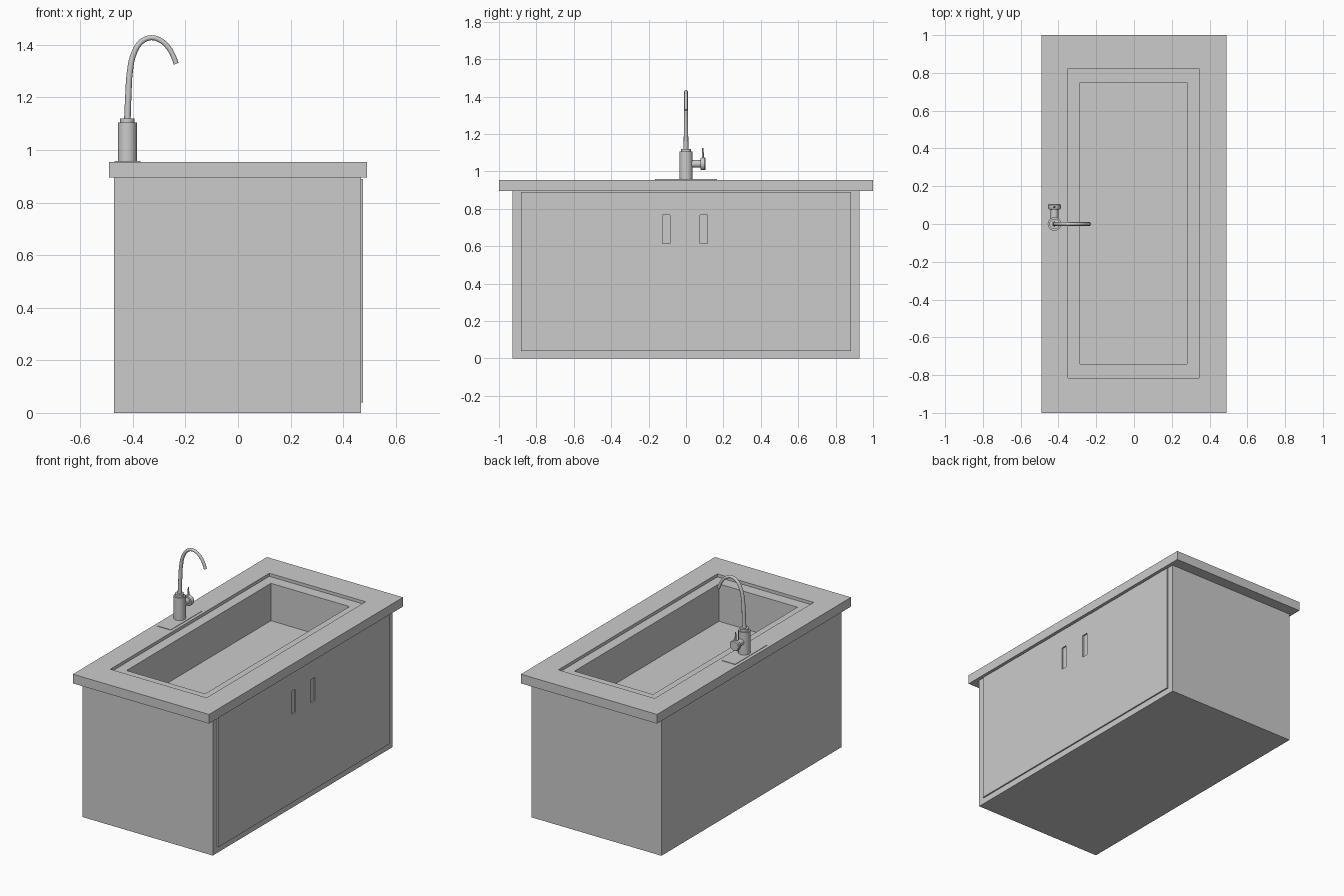
import bpy, bmesh, math
from mathutils import Vector

if "Cube" in bpy.data.objects:
    bpy.data.objects.remove(bpy.data.objects["Cube"])


def mesh_object(name, bm):
    bmesh.ops.recalc_face_normals(bm, faces=bm.faces)
    me = bpy.data.meshes.new(name)
    bm.to_mesh(me)
    bm.free()
    ob = bpy.data.objects.new(name, me)
    bpy.context.collection.objects.link(ob)
    return ob


def smooth(ob):
    bpy.ops.object.select_all(action='DESELECT')
    bpy.context.view_layer.objects.active = ob
    ob.select_set(True)
    bpy.ops.object.shade_smooth_by_angle(angle=math.radians(35))


def stacked_rings(name, rings, cap_start=True, cap_end=True):
    """Rectangles (x0, x1, y0, y1, z) joined one after another."""
    bm = bmesh.new()
    loops = [[bm.verts.new((x, y, z)) for x, y in ((a, c), (b, c), (b, d), (a, d))]
             for a, b, c, d, z in rings]
    for lo, hi in zip(loops, loops[1:]):
        for i in range(4):
            j = (i + 1) % 4
            bm.faces.new((lo[i], lo[j], hi[j], hi[i]))
    if cap_start:
        bm.faces.new(loops[0])
    if cap_end:
        bm.faces.new(loops[-1])
    return mesh_object(name, bm)


def box(name, x0, x1, y0, y1, z0, z1):
    return stacked_rings(name, [(x0, x1, y0, y1, z0), (x0, x1, y0, y1, z1)])


def turned(name, profile, origin, axis, sides=32):
    """Round part from (radius, distance along axis) points."""
    rot = Vector((0, 0, 1)).rotation_difference(Vector(axis)).to_matrix()
    bm = bmesh.new()
    rings = []
    for r, h in profile:
        rings.append([bm.verts.new(Vector(origin) + rot @ Vector(
            (r * math.cos(math.tau * i / sides), r * math.sin(math.tau * i / sides), h)))
            for i in range(sides)])
    for lo, hi in zip(rings, rings[1:]):
        for i in range(sides):
            j = (i + 1) % sides
            bm.faces.new((lo[i], lo[j], hi[j], hi[i]))
    bm.faces.new(rings[0])
    bm.faces.new(rings[-1])
    ob = mesh_object(name, bm)
    smooth(ob)
    return ob


# Cabinet, open on top beneath the counter
FRONT = 0.467
cab = (-0.472, FRONT, -0.927, 0.927)
stacked_rings("cabinet", [(*cab, 0), (*cab, 0.895)], cap_end=False)

# Door panel with two recessed finger pulls
door = box("door_panel", FRONT, 0.476, -0.882, 0.882, 0.04, 0.89)
for i, y in enumerate((-0.105, 0.095)):
    cutter = box(f"pull_cutter_{i}", 0.45, 0.5, y - 0.02, y + 0.02, 0.615, 0.767)
    cutter.hide_render = True
    cutter.hide_set(True)
    mod = door.modifiers.new("pull", 'BOOLEAN')
    mod.operation = 'DIFFERENCE'
    mod.solver = 'EXACT'
    mod.object = cutter

# Countertop with stepped rim and sunken basin
slab = (-0.491, 0.491, -1, 1)
rim = (-0.35, 0.345, -0.816, 0.823)
bowl = (-0.286, 0.281, -0.741, 0.748)
stacked_rings("countertop_with_basin", [
    (*cab, 0.895), (*slab, 0.895), (*slab, 0.955), (*rim, 0.955),
    (*rim, 0.935), (*bowl, 0.935), (*bowl, 0.691)], cap_start=False)

# Tap base plate and body
TX = -0.421
box("tap_plate", -0.47, -0.37, -0.165, 0.165, 0.954, 0.958)
turned("tap_body", [(0.036, 0.955), (0.036, 1.105), (0.027, 1.105), (0.027, 1.12)],
       (TX, 0, 0), (0, 0, 1))

# Swan-neck spout
path = [(TX, 1.11), (-0.417, 1.21), (-0.411, 1.30), (-0.396, 1.367), (-0.367, 1.412),
        (-0.33, 1.427), (-0.292, 1.415), (-0.263, 1.387), (-0.246, 1.357), (-0.235, 1.328)]
cu = bpy.data.curves.new("tap_spout", 'CURVE')
cu.dimensions = '3D'
cu.bevel_depth = 0.01
cu.bevel_resolution = 4
cu.use_fill_caps = True
cu.resolution_u = 5
sp = cu.splines.new('BEZIER')
sp.bezier_points.add(len(path) - 1)
for i, (p, (x, z)) in enumerate(zip(sp.bezier_points, path)):
    p.co = (x, 0, z)
    p.handle_left_type = p.handle_right_type = 'AUTO'
    p.radius = max(0.95, 1.25 - 0.06 * i)
spout = bpy.data.objects.new("tap_spout", cu)
bpy.context.collection.objects.link(spout)

# Side valve, knob and lever
turned("tap_valve", [(0.02, 0.02), (0.02, 0.078), (0.03, 0.078), (0.034, 0.084),
                     (0.034, 0.1), (0.03, 0.105)], (TX, 0, 1.04), (0, 1, 0))
turned("tap_lever", [(0.006, 0), (0.005, 0.03), (0.0035, 0.055), (0.0035, 0.058)],
       (TX, 0.09, 1.068), (0, 0, 1), 12)
